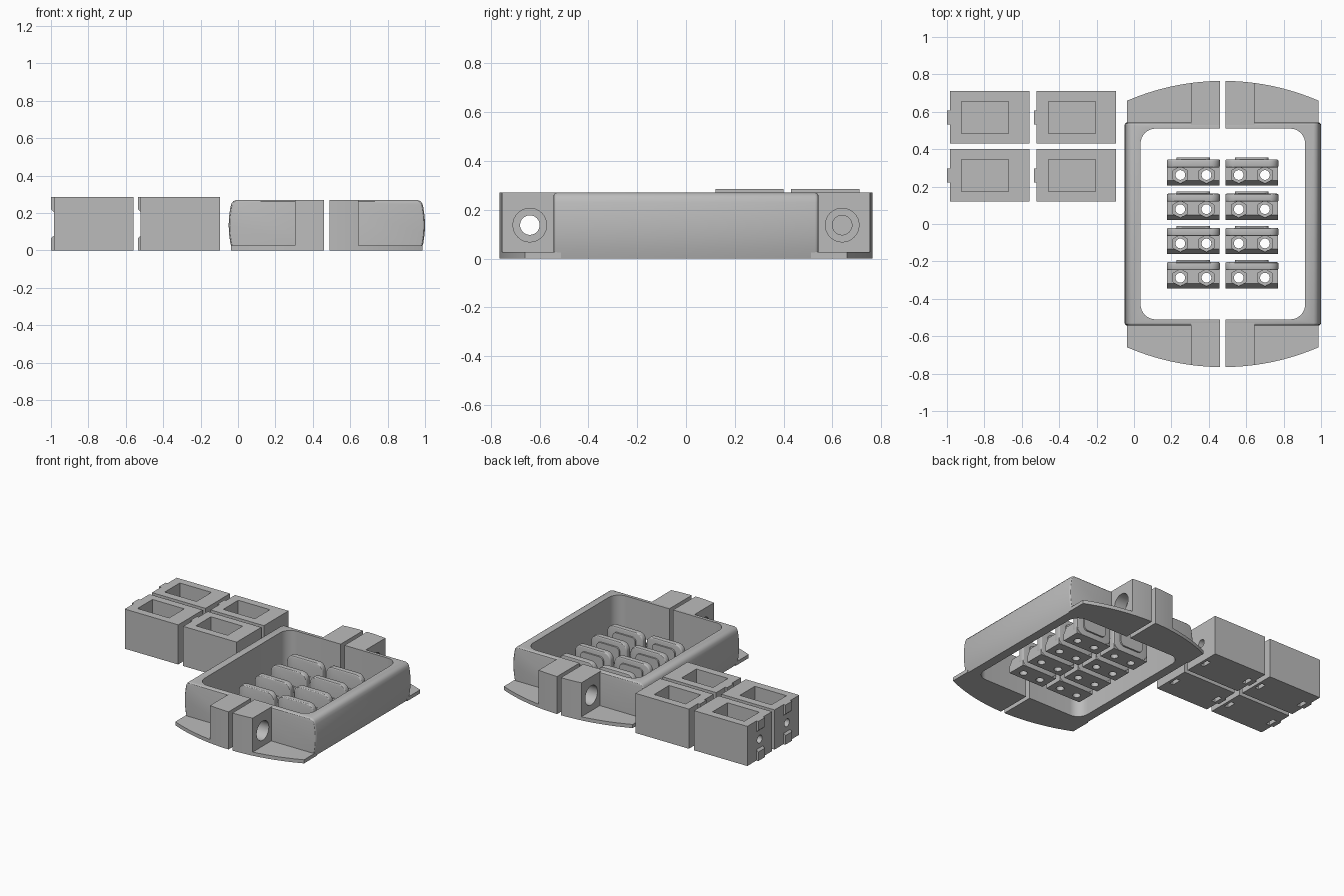
import bpy, bmesh, math
from mathutils import Vector

cube = bpy.data.objects.get("Cube")
if cube:
    bpy.data.objects.remove(cube)

grey = bpy.data.materials.new("plain grey")
grey.use_nodes = True
COL = (0.5, 0.5, 0.5, 1)
grey.diffuse_color = COL
grey.node_tree.nodes["Principled BSDF"].inputs["Base Color"].default_value = COL


def prism(name, pts, axis, lo, hi, round_ends=0):
    """Extrude a 2D outline along an axis; the outline uses the other two axes in order."""
    bm = bmesh.new()
    def at(p, t):
        v = list(p)
        v.insert("xyz".index(axis), t)
        return Vector(v)
    a = [bm.verts.new(at(p, lo)) for p in pts]
    b = [bm.verts.new(at(p, hi)) for p in pts]
    ends = [bm.faces.new(a), bm.faces.new(b)]
    for i in range(len(pts)):
        j = (i + 1) % len(pts)
        bm.faces.new((a[i], a[j], b[j], b[i]))
    bmesh.ops.recalc_face_normals(bm, faces=bm.faces)
    if round_ends:
        edges = [e for f in ends for e in f.edges if max(v.co.z for v in e.verts) > 0.001]
        bmesh.ops.bevel(bm, geom=edges, offset=round_ends, segments=3, profile=0.5, affect='EDGES')
    me = bpy.data.meshes.new(name)
    bm.to_mesh(me)
    bm.free()
    me.materials.append(grey)
    ob = bpy.data.objects.new(name, me)
    bpy.context.collection.objects.link(ob)
    return ob


def rect(x0, x1, y0, y1):
    return [(x0, y0), (x1, y0), (x1, y1), (x0, y1)]


def circle(cx, cy, r, n=32):
    return [(cx + r * math.cos(math.tau * i / n), cy + r * math.sin(math.tau * i / n)) for i in range(n)]


def round_rect(x0, x1, y0, y1, r, n=8):
    pts = []
    for k, (cx, cy) in enumerate([(x1 - r, y1 - r), (x0 + r, y1 - r), (x0 + r, y0 + r), (x1 - r, y0 + r)]):
        for i in range(n + 1):
            t = math.pi / 2 * (k + i / n)
            pts.append((cx + r * math.cos(t), cy + r * math.sin(t)))
    return pts


def cut(ob, *cutters):
    for c in cutters:
        c.hide_render = True
        m = ob.modifiers.new("cut", 'BOOLEAN')
        m.operation, m.solver, m.object = 'DIFFERENCE', 'EXACT', c
        dg = bpy.context.evaluated_depsgraph_get()
        me = bpy.data.meshes.new_from_object(ob.evaluated_get(dg))
        ob.modifiers.clear()
        ob.data = me
        bpy.data.objects.remove(c)


def smooth(ob):
    bpy.ops.object.select_all(action='DESELECT')
    ob.select_set(True)
    bpy.context.view_layer.objects.active = ob
    bpy.ops.object.shade_smooth_by_angle(angle=math.radians(30))


# Split tray frame: two halves mirrored about CX
CX, GAP, TOP = 0.475, 0.015, 0.27
SIDE = [(0.505, 0), (0.516, 0.04), (0.523, 0.09), (0.525, 0.135), (0.523, 0.18),
        (0.516, 0.23), (0.511, 0.25), (0.501, 0.263), (0.485, TOP)]


def arc_y(d):
    return math.sqrt(1.29 ** 2 - d * d) - 1.29 + 0.765


def arc_plate(s, t, d0, d1):
    ds = [d0 + (d1 - d0) * i / 16 for i in range(17)]
    return [(CX + s * d0, t * 0.512)] + [(CX + s * d, t * arc_y(d)) for d in ds] + [(CX + s * d1, t * 0.512)]


for s, side in ((-1, "right"), (1, "left")):
    outline = [(CX + s * GAP, 0)] + [(CX + s * d, z) for d, z in SIDE] + [(CX + s * GAP, TOP)]
    wall = prism(side + "_frame_wall", outline, 'y', -0.543, 0.543, 0.014)
    cut(wall, prism("opening", round_rect(CX - 0.44, CX + 0.44, -0.51, 0.51, 0.08), 'z', -0.1, 0.4))
    # Trim the rounded edge on the split face
    cut(wall, prism("split", rect(CX - 0.03, CX + 0.03, -1, 1) if s == 0 else
                    rect(CX - GAP, CX + GAP, -1, 1), 'z', -0.1, 0.4))
    smooth(wall)
    for t, end in ((-1, "front"), (1, "back")):
        smooth(prism(f"{side}_{end}_flange", arc_plate(s, t, 0.17, 0.512), 'z', 0, 0.026))
        lug = prism(f"{side}_{end}_clamp_lug", arc_plate(s, t, GAP, 0.17), 'z', 0, TOP)
        bore = sorted((CX + s * 0.08, CX + s * 0.3))
        cut(lug, prism("bolt_hole", circle(t * 0.64, 0.137, 0.04), 'x', CX - 0.4, CX + 0.4),
            prism("bolt_recess", circle(t * 0.64, 0.137, 0.069), 'x', *bore))
        smooth(lug)

# Four hollow blocks with end tabs
for x0 in (-0.985, -0.52):
    for y0 in (0.12, 0.43):
        yc, x1 = y0 + 0.14, x0 + 0.425
        block = prism("hollow_block", rect(x0, x1, y0, y0 + 0.28), 'z', 0, 0.285)
        cut(block, prism("pocket", rect(x0 + 0.063, x0 + 0.315, yc - 0.085, yc + 0.085), 'z', 0.05, 0.4),
            prism("cross_hole", circle(yc, 0.14, 0.028, 24), 'x', x0 - 0.1, x1 + 0.1),
            prism("slot_a", rect(x0 + 0.02, x0 + 0.05, yc - 0.035, yc + 0.035), 'z', -0.1, 0.04),
            prism("slot_b", rect(x1 - 0.05, x1 - 0.02, yc - 0.035, yc + 0.035), 'z', -0.1, 0.04))
        smooth(block)
        for name, za, zb in (("lower_tab", 0, 0.08), ("upper_tab", 0.285, 0.205)):
            step = 0.015 if zb > za else -0.015
            prism(name, [(x0 + 0.002, za), (x0 - 0.015, za), (x0 - 0.015, zb - step), (x0 + 0.002, zb)],
                  'y', yc - 0.037, yc + 0.037)

# Eight small clips: bolted foot, upright plate and raised pad
for xc in (0.3175, 0.63):
    for row in range(4):
        yh = 0.262 - 0.183 * row
        profile = [(yh - 0.057, 0), (yh - 0.057, 0.05), (yh - 0.03, 0.09), (yh + 0.05, 0.09), (yh + 0.05, 0)]
        foot = prism("clip_foot", profile, 'x', xc - 0.14, xc + 0.14)
        for dx in (-0.07, 0.07):
            cut(foot, prism("screw_hole", circle(xc + dx, yh, 0.026, 24), 'z', -0.1, 0.3),
                prism("nut_recess", [(y, x) for x, y in circle(yh, xc + dx, 0.046, 6)], 'z', 0.045, 0.3))
        smooth(foot)
        smooth(prism("clip_plate", round_rect(xc - 0.142, xc + 0.142, 0, 0.2, 0.05), 'y',
                     yh + 0.04, yh + 0.083, 0.008))
        prism("clip_base", rect(xc - 0.14, xc + 0.14, yh + 0.045, yh + 0.08), 'z', 0, 0.09)
        smooth(prism("clip_pad", round_rect(xc - 0.09, xc + 0.09, 0.04, 0.165, 0.03), 'y',
                     yh + 0.08, yh + 0.094))
